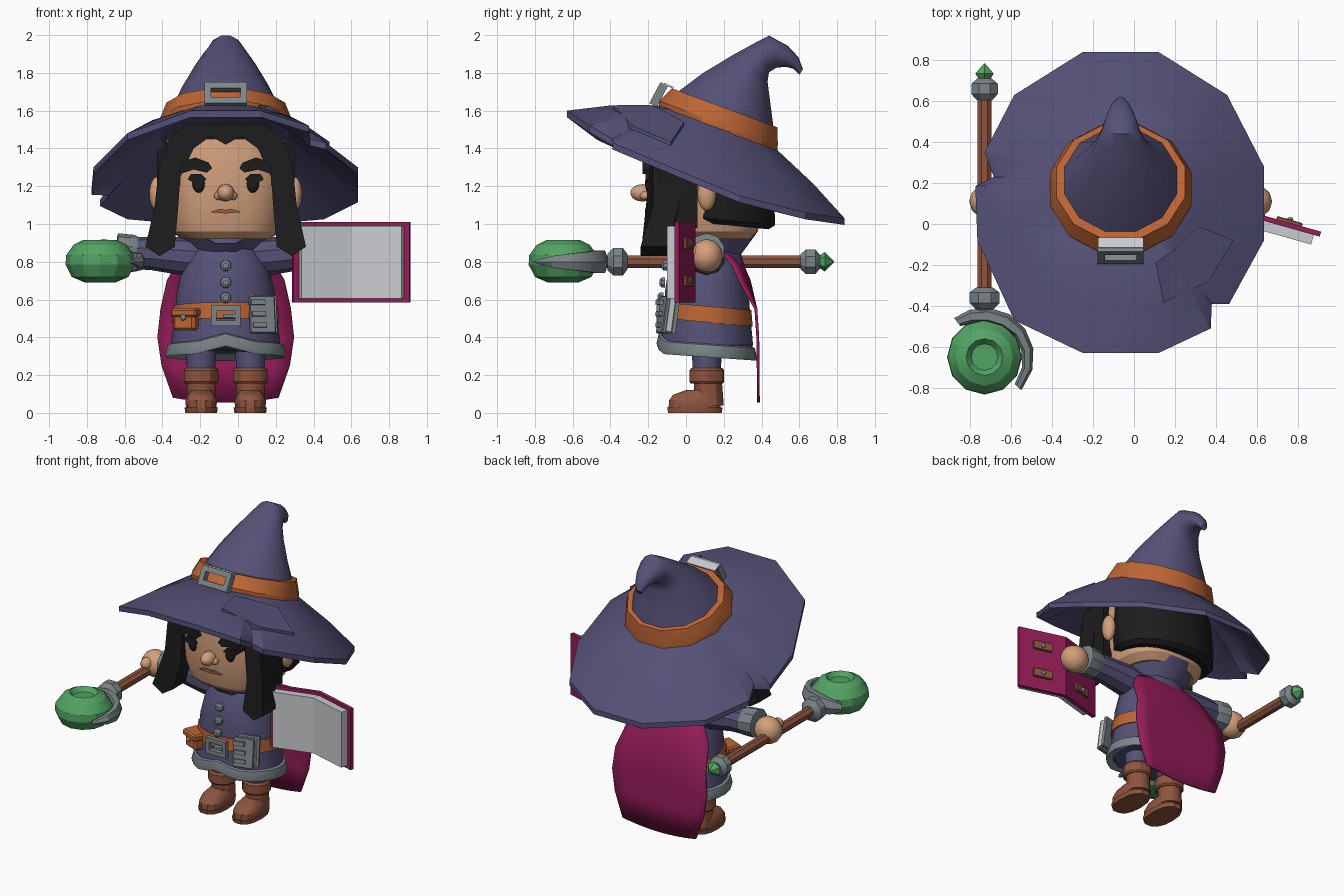
import bpy, bmesh, math
from math import cos, sin, pi, radians
from mathutils import Vector, Euler
from mathutils.bvhtree import BVHTree

if "Cube" in bpy.data.objects:
    bpy.data.objects.remove(bpy.data.objects["Cube"])

COL = dict(purple_cloth=(.092, .082, .185), grey_metal=(.2, .235, .25), orange_leather=(.5, .13, .035),
           skin=(.65, .35, .2), black_hair=(.012, .012, .012), magenta_cloth=(.3, .012, .1),
           brown_leather=(.27, .09, .05), green_gem=(.085, .37, .125), page=(.58, .6, .62), lip=(.3, .12, .07))
MAT = {}
for k, c in COL.items():
    MAT[k] = bpy.data.materials.new(k)
    MAT[k].diffuse_color = (*c, 1)
PURPLE, GREY, ORANGE, SKIN, BLACK, MAGENTA, BROWN, GREEN, PAGE, LIP = COL


def finish(name, bm, mat, angle=30):
    bmesh.ops.recalc_face_normals(bm, faces=bm.faces)
    me = bpy.data.meshes.new(name)
    bm.to_mesh(me)
    bm.free()
    me.materials.append(MAT[mat])
    ob = bpy.data.objects.new(name, me)
    bpy.context.collection.objects.link(ob)
    bpy.ops.object.select_all(action='DESELECT')
    ob.select_set(True)
    bpy.context.view_layer.objects.active = ob
    bpy.ops.object.shade_smooth_by_angle(angle=radians(angle))
    return ob


def skin_rings(name, rings, mat, angle=30):
    """Bridge point rings and cap both ends."""
    bm = bmesh.new()
    vs = [[bm.verts.new(p) for p in r] for r in rings]
    n = len(vs[0])
    for a, b in zip(vs, vs[1:]):
        for i in range(n):
            bm.faces.new((a[i], a[(i + 1) % n], b[(i + 1) % n], b[i]))
    bm.faces.new(vs[0])
    bm.faces.new(vs[-1])
    return finish(name, bm, mat, angle)


def ell(c, u, v, n=16, p=2.0, off=0.0):
    c, u, v = Vector(c), Vector(u), Vector(v)
    f = lambda t: math.copysign(abs(t) ** (2 / p), t)
    return [c + u * f(cos(2 * pi * (i + off) / n)) + v * f(sin(2 * pi * (i + off) / n)) for i in range(n)]


def stack(name, rows, mat, x=0, n=16, p=2.0, off=0.0, tilt=0.0, angle=30):
    """Rows of (z, centre y, rx, ry) lofted upward."""
    return skin_rings(name, [ell((x, y, z), (rx, 0, 0), (0, ry, ry * tilt), n, p, off)
                             for z, y, rx, ry in rows], mat, angle)


def rod(name, rows, x, z, mat, n=8):
    """Rows of (y, r) lofted along y."""
    return skin_rings(name, [ell((x, y, z), (r, 0, 0), (0, 0, r), n, off=.5) for y, r in rows], mat)


def prism(name, pts, y0, y1, mat, s=1):
    return skin_rings(name, [[(s * x, y, z) for x, z in pts] for y in (y0, y1)], mat)


def box(name, loc, size, mat, rot=(0, 0, 0), bevel=0.0):
    bm = bmesh.new()
    bmesh.ops.create_cube(bm, size=1)
    bmesh.ops.scale(bm, vec=size, verts=bm.verts)
    if bevel:
        bmesh.ops.bevel(bm, geom=bm.edges[:], offset=bevel, segments=1, affect='EDGES')
    ob = finish(name, bm, mat)
    ob.location, ob.rotation_euler = loc, rot
    return ob


def ball(name, loc, scale, mat, u=12, v=8):
    bm = bmesh.new()
    bmesh.ops.create_uvsphere(bm, u_segments=u, v_segments=v, radius=1)
    bmesh.ops.scale(bm, vec=scale, verts=bm.verts)
    bmesh.ops.translate(bm, vec=loc, verts=bm.verts)
    return finish(name, bm, mat, 50)


def frame(name, loc, w, h, t, b, mat, rot=(0, 0, 0)):
    e = Euler(rot).to_matrix()
    for i, s in enumerate((-1, 1)):
        box(f"{name}_side_{i}", Vector(loc) + e @ Vector((s * (w - b) / 2, 0, 0)), (b, t, h), mat, rot)
        box(f"{name}_bar_{i}", Vector(loc) + e @ Vector((0, 0, s * (h - b) / 2)), (w - 2 * b, t, b), mat, rot)


# hat brim with torn notches
rim = [(.185, -.63, 1.60), (.44, -.51, 1.52), (.445, -.39, 1.45), (.53, -.39, 1.43), (.70, -.08, 1.30),
       (.70, .28, 1.15), (.52, .63, 1.06), (.185, .84, 1.03), (-.185, .84, 1.03), (-.52, .63, 1.06),
       (-.665, .35, 1.13), (-.62, .23, 1.185), (-.71, .185, 1.19), (-.70, -.08, 1.30), (-.52, -.47, 1.48),
       (-.185, -.63, 1.60)]
rim = [Vector(r) for r in rim]
inner = []
for r in rim:
    a = math.atan2(r.y - .12, r.x)
    y = .17 + .31 * sin(a)
    inner.append(Vector((.345 * cos(a), y, 1.515 - .37 * (y - .17))))
down = Vector((0, 0, -.035))
mid = [r.lerp(i, .45) + Vector((0, 0, .015)) for r, i in zip(rim, inner)]
brim = skin_rings("hat_brim", [[i + down * 1.4 for i in inner], [m + down * 1.2 for m in mid],
                               [r + down for r in rim], rim, mid, inner], PURPLE, 25)
# raised patch lying on the brim
tree = BVHTree.FromPolygons([v.co for v in brim.data.vertices], [p.vertices[:] for p in brim.data.polygons])
patch = [(.17, -.19), (.27, -.12), (.38, -.01), (.55, -.08), (.43, -.28), (.21, -.385)]
hit = [tree.ray_cast(Vector((x, y, 3)), Vector((0, 0, -1)))[0] for x, y in patch]
skin_rings("brim_patch", [[q + Vector((0, 0, d)) for q in hit] for d in (-.02, .022)], PURPLE)

# hat band and bent crown, sections given as front point, back point, half width
stack("hat_band", [(1.495, .17, .355, .325), (1.535, .172, .357, .325), (1.615, .205, .325, .29)],
      ORANGE, n=12, off=.5, tilt=-.37)
crown = [(-.07, 1.69, .475, 1.49, .295), (.08, 1.80, .455, 1.62, .235), (.25, 1.90, .435, 1.75, .165),
         (.37, 1.965, .44, 1.80, .122), (.44, 2.0, .48, 1.825, .095), (.54, 1.945, .53, 1.83, .07),
         (.595, 1.885, .57, 1.82, .045), (.62, 1.82, .60, 1.79, .02)]
skin_rings("hat_crown", [ell((0, (a + c) / 2, (b + d) / 2), (w, 0, 0), (0, (a - c) / 2, (b - d) / 2), 12, off=.5)
                         for a, b, c, d, w in crown], PURPLE, 45)
frame("hat_buckle", (0, -.145, 1.685), .225, .125, .045, .035, GREY, (radians(-28), 0, 0))
box("hat_buckle_backing", (0, -.092, 1.732), (.222, .055, .009), PAGE, (radians(-24), 0, 0))

# head and face
stack("head", [(.92, .1, .235, .24), (.96, .1, .285, .28), (1.06, .1, .315, .305), (1.22, .1, .33, .312),
               (1.36, .1, .325, .305), (1.45, .1, .31, .29)], SKIN, n=24, p=2.6)
ball("nose", (0, -.23, 1.165), (.046, .065, .046), SKIN)
prism("mouth", [(-.085, 1.063), (-.03, 1.08), (0, 1.074), (.03, 1.08), (.085, 1.063), (0, 1.056)], -.216, -.18, LIP)
brow = [(.072, 1.295), (.09, 1.325), (.16, 1.352), (.21, 1.337), (.248, 1.285), (.24, 1.265), (.17, 1.288), (.1, 1.272)]
lash = [(.10, 1.235), (.13, 1.265), (.185, 1.265), (.202, 1.235), (.17, 1.22)]
for s, side in ((-1, "left"), (1, "right")):
    ball(f"{side}_nostril", (s * .038, -.215, 1.15), (.024, .03, .024), SKIN, 8, 6)
    ball(f"{side}_eye", (s * .142, -.195, 1.215), (.035, .022, .05), BLACK)
    prism(f"{side}_lash", lash, -.215, -.16, BLACK, s)
    prism(f"{side}_brow", brow, -.23, -.15, BLACK, s)
    ball(f"{side}_ear", (s * .365, .11, 1.16), (.04, .05, .09), SKIN)

# hair: back mass, front locks and side curtains
stack("back_hair", [(.995, .21, .315, .235), (1.02, .21, .345, .268), (1.15, .2, .355, .275), (1.33, .19, .345, .27),
                    (1.42, .18, .3, .22)], BLACK, n=14, tilt=-.1)
lock = [(0, 1.42), (.08, 1.465), (.17, 1.40), (.24, 1.25), (.255, 1.05), (.27, .88), (.35, .83), (.425, .88),
        (.375, 1.1), (.355, 1.3), (.3, 1.45), (.2, 1.53), (0, 1.53)]
lock_y = lambda x, z: -.24 if x < .21 or z < .95 else -.175
curtain = [(.3, 1.0), (.365, .98), (.365, 1.38), (.3, 1.44)]
for s, side in ((-1, "left"), (1, "right")):
    skin_rings(f"{side}_lock", [[(s * x, lock_y(x, z) + d, z) for x, z in lock] for d in (0, .14)], BLACK)
    prism(f"{side}_curtain", curtain, -.15, .06, BLACK, s)

# robe, hem trim, belt, collar
robe = stack("robe", [(.315, .11, .26, .22), (.36, .11, .29, .245), (.5, .11, .272, .232), (.65, .11, .258, .22),
                      (.78, .11, .225, .2), (.88, .12, .175, .16), (.93, .12, .13, .12)], PURPLE, n=24)
trim = stack("hem_trim", [(.335, .11, .26, .21), (.295, .11, .316, .262), (.31, .11, .32, .266), (.36, .11, .307, .255),
                          (.37, .11, .28, .235)], GREY, n=24, tilt=-.07)
for v in list(trim.data.vertices) + list(robe.data.vertices):
    if v.co.y < .1 and v.co.z < .4:
        v.co.z += max(0, .04 * (1 - abs(v.co.x) / .16))
stack("belt", [(.48, .11, .284, .243), (.565, .11, .276, .236)], ORANGE, n=20, tilt=-.09)
collar = stack("collar", [(.83, .13, .17, .16), (.955, .14, .245, .245), (.955, .14, .215, .215), (.86, .13, .14, .13)],
               PURPLE, n=12, off=.5)
for v in collar.data.vertices:
    if v.co.y < 0 and abs(v.co.x) < .08 and v.co.z > .9:
        v.co.z -= .055
for i, (z, y) in enumerate([(.78, -.1), (.69, -.11), (.61, -.12)]):
    rod(f"button_{i}", [(y, .03), (y - .02, .028), (y - .03, .015)], 0, z, GREY)
frame("belt_buckle", (0, -.14, .515), .155, .11, .03, .028, GREY)
box("buckle_pin", (.02, -.145, .515), (.07, .03, .018), GREY)

# belt pouch and small hanging book
box("pouch", (-.205, -.07, .485), (.125, .1, .1), ORANGE, (0, 0, -.4), .015)
box("pouch_flap", (-.205, -.078, .53), (.145, .11, .045), ORANGE, (0, 0, -.4), .01)
ball("pouch_stud", (-.225, -.135, .505), (.016, .012, .016), GREY, 8, 6)
rot = (radians(-8), 0, .25)
box("small_book_back", (.2, -.07, .52), (.14, .02, .2), GREY, rot)
box("small_book_pages", (.197, -.09, .52), (.125, .04, .18), PAGE, rot)
box("small_book_front", (.193, -.12, .52), (.14, .022, .2), GREY, rot, .005)
for i, (x, z) in enumerate([(.17, .585), (.175, .525), (.18, .465)]):
    box(f"small_book_clasp_{i}", (x, -.14, z), (.075, .025, .026), GREY, rot)

# cape
bm = bmesh.new()
rows = [(.87, .22, .15), (.78, .3, .26), (.7, .335, .31), (.55, .37, .345), (.4, .38, .362), (.25, .382, .34), (.08, .383, .28)]
g = [[bm.verts.new((w * t / 4, y - .05 * (t / 4) ** 2 * (z > .6), z - (.025 * (1 - (t / 4) ** 2) if z < .1 else 0)))
      for t in range(-4, 5)] for z, y, w in rows]
for a, b in zip(g, g[1:]):
    for i in range(8):
        bm.faces.new((a[i], a[i + 1], b[i + 1], b[i]))
cape = finish("cape", bm, MAGENTA, 40)
m = cape.modifiers.new("thickness", 'SOLIDIFY')
m.thickness, m.offset = .015, 0

# arms, hands, legs and boots
for s, side in ((-1, "left"), (1, "right")):
    arm = lambda name, rows, mat: skin_rings(f"{side}_{name}", [ell((s * x, .11, z), (0, r, 0), (0, 0, r), 10, off=.5)
                                                              for x, z, r in rows], mat)
    arm("sleeve", [(.1, .82, .1), (.24, .83, .1), (.4, .845, .088), (.5, .845, .085)], PURPLE)
    arm("cuff", [(.46, .85, .08), (.48, .85, .092), (.57, .855, .096), (.575, .855, .075)], GREY)
    ball(f"{side}_hand", (s * .645, .11, .83), (.095, .085, .09), SKIN)
    ball(f"{side}_thumb", (s * .665, .04, .85), (.04, .045, .04), SKIN, 8, 6)
    x = s * .13
    stack(f"{side}_trouser", [(.2, .11, .075, .075), (.4, .11, .08, .08)], PURPLE, x, 12)
    stack(f"{side}_boot_shaft", [(.04, .125, .075, .075), (.17, .115, .075, .075)], BROWN, x, 12)
    stack(f"{side}_boot_cuff", [(.155, .11, .085, .085), (.165, .11, .092, .092), (.225, .11, .092, .092),
                                (.238, .11, .082, .082)], BROWN, x, 12)
    stack(f"{side}_boot_foot", [(.025, .045, .08, .14), (.065, .045, .084, .138), (.095, .05, .072, .122),
                                (.12, .085, .055, .09)], BROWN, x, 14, 2.4)
    stack(f"{side}_boot_sole", [(0, .047, .084, .145), (.028, .047, .088, .15)], BROWN, x, 14, 2.4)

# staff with collars, end crystal, orb and claw
SX, SZ = -.665, .8
rod("staff_shaft", [(-.45, .036), (.7, .036)], SX, SZ, BROWN)
for k, y in (("front", -.36), ("rear", .66)):
    r = .08 if k == "front" else .07
    rod(f"staff_{k}_collar", [(y - .055, r * .6), (y - .025, r), (y + .025, r), (y + .05, r * .55)], SX, SZ, GREY)
rod("end_crystal", [(.69, .02), (.735, .052), (.785, .002)], SX, SZ, GREEN, 6)
orb = [(.08, -.11), (.15, -.08), (.183, -.015), (.18, .035), (.14, .09), (.09, .115), (.065, .085)]
stack("orb", [(SZ + z, -.65, r, r) for r, z in orb], GREEN, SX, 12, angle=25)
claw = []
for a, h, t in [(128, .03, .025), (108, .055, .034), (85, .07, .04), (60, .07, .04), (35, .06, .034), (10, .05, .03),
                (-15, .035, .026), (-42, .006, .022)]:
    d = Vector((cos(radians(a)), sin(radians(a)), 0))
    claw.append(ell(Vector((SX, -.65, SZ)) + d * (.242 - t), d * t, (0, 0, h), 6))
skin_rings("orb_claw", claw, GREY, 25)

# open book: both halves folded forward from the spine
spine = Vector((.665, .038, .797))
for s, side in ((-1, "left"), (1, "right")):
    a = -s * .275
    d = Vector((cos(a), sin(a), 0)) * s
    n = Vector((sin(a), -cos(a), 0))
    c = spine + d * .16
    box(f"book_{side}_cover", c, (.325, .025, .425), MAGENTA, (0, 0, a))
    box(f"book_{side}_pages", c + n * .036 - d * .01, (.285, .05, .385), PAGE, (0, 0, a))
    for i, z in enumerate((.9, .7)):
        q = c - n * .018 + Vector((0, 0, z - spine.z))
        box(f"book_{side}_strap_{i}", q, (.13, .02, .06), BROWN, (0, 0, a), .004)
        ball(f"book_{side}_stud_{i}", q - n * .012, (.016, .01, .016), GREY, 8, 6)

# shift everything so the whole model is centred
for ob in bpy.context.scene.objects:
    ob.location.x -= .065

for m in bpy.data.materials:
    if m.users and not m.is_grease_pencil:
        m.use_nodes = True
        m.node_tree.nodes["Principled BSDF"].inputs["Base Color"].default_value = m.diffuse_color
